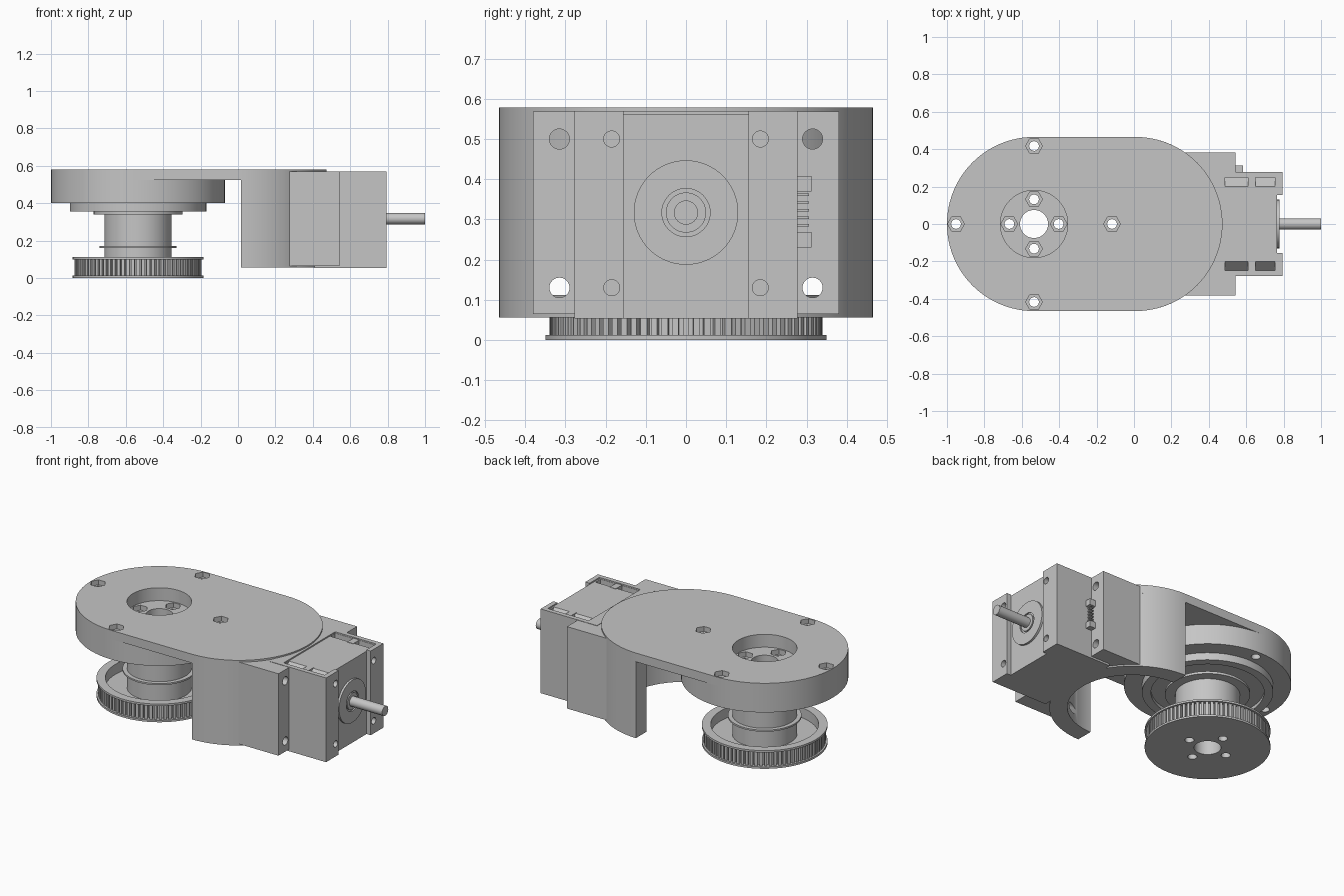
import bpy, bmesh, math
from mathutils import Matrix, Vector

if "Cube" in bpy.data.objects:
    bpy.data.objects.remove(bpy.data.objects["Cube"], do_unlink=True)

grey = bpy.data.materials.new("machine_grey")
grey.use_nodes = True
COLOUR = (0.56, 0.56, 0.56, 1)
grey.diffuse_color = COLOUR
grey.node_tree.nodes["Principled BSDF"].inputs["Base Color"].default_value = COLOUR

AXIS = -0.5345  # x of the spindle
FAR = 0.0075    # x of the other rounded end's centre
R = 0.4655      # radius of the rounded ends
TOP = 0.579


def finish(name, bm):
    bmesh.ops.recalc_face_normals(bm, faces=bm.faces)
    if bm.calc_volume(signed=True) < 0:
        bmesh.ops.reverse_faces(bm, faces=bm.faces)
    mesh = bpy.data.meshes.new(name)
    bm.to_mesh(mesh)
    bm.free()
    mesh.materials.append(grey)
    obj = bpy.data.objects.new(name, mesh)
    bpy.context.collection.objects.link(obj)
    return obj


def add_box(bm, x, y, z):
    size = Vector((x[1] - x[0], y[1] - y[0], z[1] - z[0]))
    mid = Vector((sum(x), sum(y), sum(z))) / 2
    bmesh.ops.create_cube(bm, size=1, matrix=Matrix.Translation(mid) @ Matrix.Diagonal((*size, 1)))


def box(name, x, y, z):
    bm = bmesh.new()
    add_box(bm, x, y, z)
    return finish(name, bm)


def prism(name, points, z0, z1):
    bm = bmesh.new()
    low = [bm.verts.new((x, y, z0)) for x, y in points]
    high = [bm.verts.new((x, y, z1)) for x, y in points]
    bm.faces.new(low[::-1])
    bm.faces.new(high)
    for i in range(len(points)):
        j = (i + 1) % len(points)
        bm.faces.new((low[i], low[j], high[j], high[i]))
    return finish(name, bm)


def arc(cx, r, start, end, n):
    angles = [math.radians(start + (end - start) * i / n) for i in range(n + 1)]
    return [(cx + r * math.cos(a), r * math.sin(a)) for a in angles]


def cylinder(name, x, y, r, z0, z1, sides=32):
    ring = [(px, py + y) for px, py in arc(x, r, 0, 360, sides)[:-1]]
    return prism(name, ring, z0, z1)


def rod(name, y, z, r, x0, x1, sides=32):
    bm = bmesh.new()
    turn = Matrix.Translation(((x0 + x1) / 2, y, z)) @ Matrix.Rotation(math.pi / 2, 4, 'Y')
    bmesh.ops.create_cone(bm, cap_ends=True, segments=sides, radius1=r, radius2=r,
                          depth=x1 - x0, matrix=turn)
    return finish(name, bm)


def lathe(name, profile, sides=96):
    # Closed profile of (radius, height) turned about the spindle axis
    bm = bmesh.new()
    rings = []
    for i in range(sides):
        a = math.tau * i / sides
        rings.append([bm.verts.new((AXIS + r * math.cos(a), r * math.sin(a), z)) for r, z in profile])
    for i, ring in enumerate(rings):
        nxt = rings[(i + 1) % sides]
        for j in range(len(profile)):
            k = (j + 1) % len(profile)
            bm.faces.new((ring[j], nxt[j], nxt[k], ring[k]))
    return finish(name, bm)


def cut(obj, cutters):
    # Join the cutters and subtract them in one step
    bm = bmesh.new()
    for c in cutters:
        bm.from_mesh(c.data)
    mesh = bpy.data.meshes.new("cutter_set")
    bm.to_mesh(mesh)
    bm.free()
    mesh.materials.append(grey)
    joined = bpy.data.objects.new("cutter_set", mesh)
    bpy.context.collection.objects.link(joined)
    mod = obj.modifiers.new("cut", 'BOOLEAN')
    mod.operation = 'DIFFERENCE'
    mod.solver = 'EXACT'
    mod.use_self = True
    mod.object = joined
    bpy.context.view_layer.update()
    shape = bpy.data.meshes.new_from_object(obj.evaluated_get(bpy.context.evaluated_depsgraph_get()))
    obj.modifiers.clear()
    obj.data = shape


# Cutters for the bolt holes, hex pockets and spindle bore
outer_holes, outer_hexes, inner_holes, inner_hexes = [], [], [], []
for dx, dy in ((1, 0), (0, 1), (-1, 0), (0, -1)):
    for r, holes, hexes, top in ((0.417, outer_holes, outer_hexes, TOP),
                                 (0.132, inner_holes, inner_hexes, 0.5)):
        x, y = AXIS + dx * r, dy * r
        holes.append(cylinder("cutter", x, y, 0.026, -0.1, 0.7, 20))
        hexes.append(cylinder("cutter", x, y, 0.045, top - 0.03, 0.72, 6))
bore = cylinder("cutter", AXIS, 0, 0.075, -0.11, 0.71, 48)
recess = cylinder("cutter", AXIS, 0, 0.18, 0.5, 0.73, 64)
cavity = cylinder("cutter", 0.015, 0, 0.36, -0.1, 0.53, 64)
mount_holes = [rod("cutter", y, z, 0.025, 0.05, 0.7) for y in (-0.315, 0.315) for z in (0.13, 0.5)]
screw_holes = [rod("cutter", y, z, 0.02, 0.75, 0.85, 20) for y in (-0.185, 0.185) for z in (0.13, 0.5)]

# Cutters for the sunken motor top and its bevelled long edges
pockets = [box("cutter", (0.485, 0.8), (-0.25, 0.25), (0.562, 0.7))]
to_side = Matrix(((0, 0, 1, 0), (1, 0, 0, 0), (0, 1, 0, 0), (0, 0, 0, 1)))
for s in (-1, 1):
    bevel = prism("cutter", [(s * 0.2, 0.562), (s * 0.248, 0.51), (s * 0.248, 0.71), (s * 0.2, 0.71)],
                  0.487, 0.755)
    bevel.data.transform(to_side)
    pockets.append(bevel)

# Top plate and bearing housing
plate = prism("top_plate", arc(FAR, R, -90, 90, 48) + arc(AXIS, R, 90, 270, 48), 0.525, TOP)
cut(plate, [recess] + outer_holes + outer_hexes)
housing = prism("bearing_housing", arc(AXIS, R, 0, 360, 96)[:-1], 0.4, 0.525)
cut(housing, [recess, bore] + outer_holes + inner_holes + inner_hexes)

# Bearing ring, with a shallow groove on its underside
lathe("bearing_ring", [(0.17, 0.4), (0.365, 0.4), (0.365, 0.355), (0.315, 0.355),
                       (0.315, 0.375), (0.17, 0.375)])

# Spindle with its collars and the dished belt pulley
spindle = lathe("spindle_and_pulley", [
    (0.075, 0), (0.35, 0), (0.35, 0.012), (0.32, 0.012), (0.32, 0.1), (0.35, 0.1),
    (0.35, 0.112), (0.3, 0.112), (0.3, 0.05), (0.18, 0.05), (0.18, 0.16), (0.205, 0.16),
    (0.205, 0.17), (0.18, 0.17), (0.18, 0.34), (0.237, 0.34), (0.237, 0.355),
    (0.18, 0.355), (0.18, 0.4), (0.075, 0.4)])
cut(spindle, inner_holes)

# Pulley teeth
TEETH = 80
bm = bmesh.new()
for i in range(TEETH):
    place = Matrix.Translation((AXIS, 0, 0.056)) @ Matrix.Rotation(math.tau * i / TEETH, 4, 'Z')
    place = place @ Matrix.Translation((0.327, 0, 0)) @ Matrix.Diagonal((0.026, 0.016, 0.088, 1))
    bmesh.ops.create_cube(bm, size=1, matrix=place)
finish("pulley_teeth", bm)

# Curved motor mount and its square flange
mount = prism("motor_mount", arc(FAR, R, -89.1, 89.1, 48), 0.056, 0.525)
cut(mount, [cavity] + mount_holes)
flange = box("mount_flange", (0.25, 0.542), (-0.381, 0.381), (0.065, 0.568))
cut(flange, [cavity] + mount_holes + pockets)

# Motor body with raised side strips on the end face
body = box("motor_body", (0.41, 0.765), (-0.278, 0.278), (0.053, 0.57))
cut(body, pockets)
for side, s in (("right", -1), ("left", 1)):
    strip = box("motor_strip_" + side, (0.764, 0.793), sorted((s * 0.155, s * 0.278)), (0.053, 0.57))
    cut(strip, screw_holes)
    box("clip_" + side, (0.61, 0.65), sorted((s * 0.19, s * 0.25)), (0.53, 0.564))

# Motor boss, hub and output shaft
boss = rod("motor_boss", 0, 0.317, 0.13, 0.76, 0.778, 64)
cut(boss, [rod("cutter", 0, 0.317, 0.06, 0.77, 0.85, 48)])
rod("shaft_hub", 0, 0.317, 0.05, 0.76, 0.778, 48)
rod("output_shaft", 0, 0.317, 0.03, 0.76, 1.0)

# Electrical connector on the side of the motor
bm = bmesh.new()
for z in (0.23, 0.37):
    add_box(bm, (0.535, 0.582), (0.27, 0.312), (z, z + 0.038))
for i in range(5):
    z = 0.282 + i * 0.019
    add_box(bm, (0.55, 0.57), (0.27, 0.306), (z, z + 0.006))
finish("connector", bm)

# Remove cutters and smooth the round walls
for obj in [o for o in bpy.data.objects if o.name.startswith("cutter")]:
    bpy.data.objects.remove(obj, do_unlink=True)
for obj in bpy.context.scene.objects:
    obj.select_set(obj.type == 'MESH')
bpy.context.view_layer.objects.active = spindle
bpy.ops.object.shade_smooth_by_angle(angle=math.radians(30))
